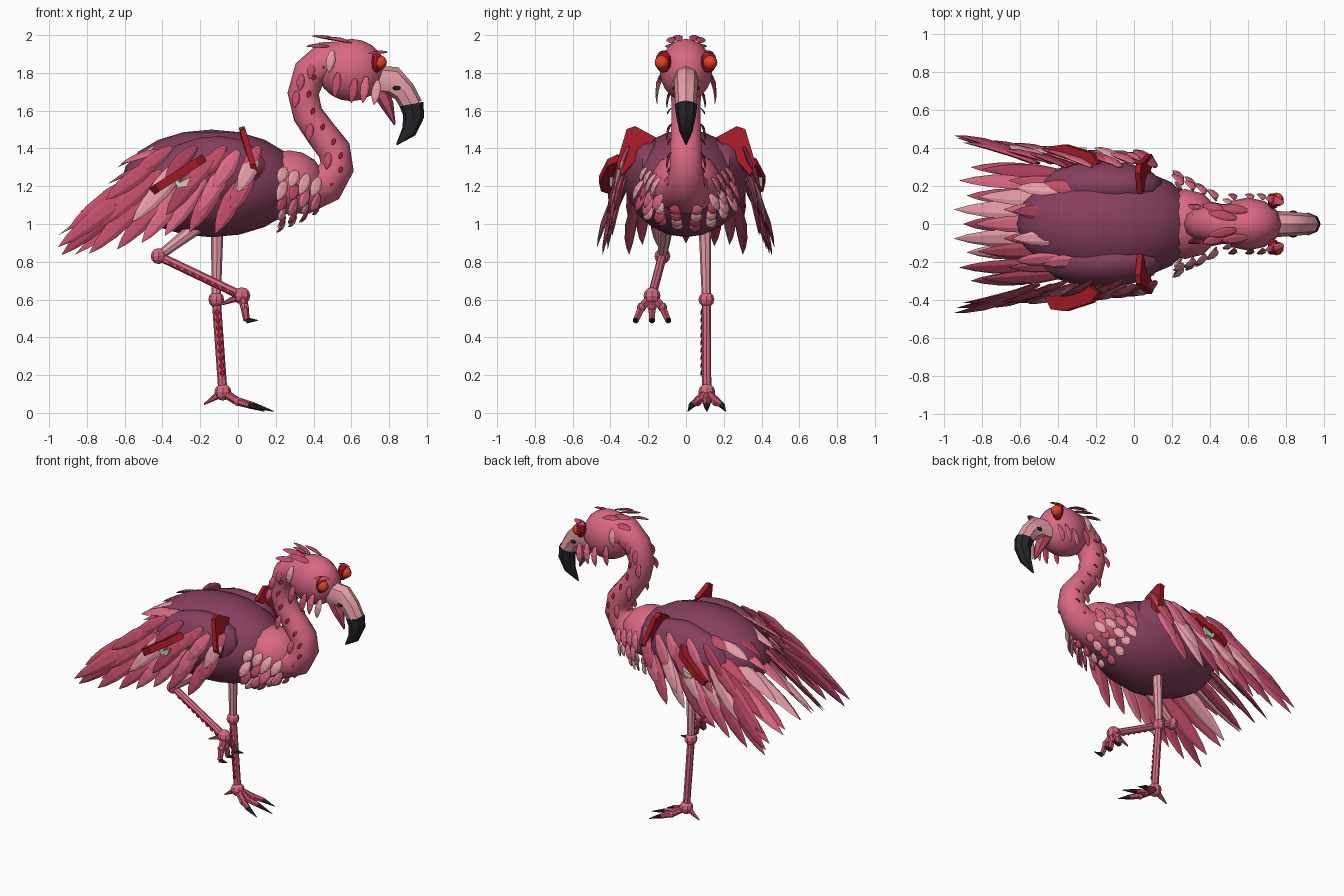
import bpy, bmesh, math, random
from mathutils import Vector as V, Matrix

if "Cube" in bpy.data.objects:
    bpy.data.objects.remove(bpy.data.objects["Cube"])

random.seed(4)
COLOURS = dict(pink=(.70, .14, .23), light=(.80, .34, .39), rose=(.53, .075, .14), deep=(.40, .05, .11),
               plum=(.24, .05, .11), red=(.36, .01, .02), eye=(.78, .05, .02), black=(.02, .02, .025),
               bone=(.65, .62, .55))
NAMES = list(COLOURS)
MATS = []
for n, c in COLOURS.items():
    m = bpy.data.materials.new(n)
    m.diffuse_color = (*c, 1)
    m.use_nodes = True
    m.node_tree.nodes["Principled BSDF"].inputs["Base Color"].default_value = m.diffuse_color
    MATS.append(m)
PARTS = {}


def part(name):
    return PARTS.setdefault(name, bmesh.new())


def loft(name, pts, radii, mat, sides=8, normal=(0, 1, 0)):
    """Skin elliptical rings along a path; radii are (across, along normal)."""
    bm, pts, rings = part(name), [V(p) for p in pts], []
    for i, p in enumerate(pts):
        t = (pts[min(i + 1, len(pts) - 1)] - pts[max(i - 1, 0)]).normalized()
        s = V(normal).cross(t).normalized()
        n = t.cross(s)
        a, b = radii[i] if isinstance(radii[i], tuple) else (radii[i], radii[i])
        rings.append([bm.verts.new(p + s * a * math.cos(2 * math.pi * k / sides)
                                   + n * b * math.sin(2 * math.pi * k / sides)) for k in range(sides)])
    faces = [bm.faces.new(rings[0][::-1]), bm.faces.new(rings[-1])]
    for r, q in zip(rings, rings[1:]):
        faces += [bm.faces.new((r[k], r[(k + 1) % sides], q[(k + 1) % sides], q[k])) for k in range(sides)]
    for f in faces:
        f.material_index = NAMES.index(mat)


def ball(name, c, r, mat, seg=12, rings=8, tilt=0):
    r = r if isinstance(r, tuple) else (r, r, r)
    M = Matrix.Translation(c) @ Matrix.Rotation(tilt, 4, 'Y') @ Matrix.Diagonal((*r, 1))
    res = bmesh.ops.create_uvsphere(part(name), u_segments=seg, v_segments=rings, radius=1, matrix=M)
    for f in {f for v in res['verts'] for f in v.link_faces}:
        f.material_index = NAMES.index(mat)


def feather(name, base, tip, w, normal, mat=None, bend=0.04):
    base, tip, n = V(base), V(tip), V(normal).normalized()
    L = (tip - base).length
    pts = [base.lerp(tip, t) + n * bend * L * 4 * t * (1 - t) for t in (0, .15, .4, .68, .87, 1)]
    rad = [(w * k, w * k * .32) for k in (.35, .7, 1, .85, .48, .03)]
    loft(name, pts, rad, mat or random.choice(['pink', 'rose', 'rose', 'light', 'deep']), 6, n)


def plate(name, outline, thick, mat):
    bm = part(name)
    f = bm.faces.new([bm.verts.new(p) for p in outline])
    f.normal_update()
    off = f.normal * thick
    f.material_index = NAMES.index(mat)
    ext = bmesh.ops.extrude_face_region(bm, geom=[f], use_keep_orig=True)
    for g in ext['geom']:
        if isinstance(g, bmesh.types.BMVert):
            g.co += off


def along(poly, t):
    """Point at fraction t of a short polyline."""
    k = min(int(t * (len(poly) - 1)), len(poly) - 2)
    return V(poly[k]).lerp(V(poly[k + 1]), t * (len(poly) - 1) - k)


# Body, wing bases and chest
ball('body', (-.14, 0, 1.215), (.48, .31, .285), 'plum', 16, 10)
ball('chest', (.27, 0, 1.22), (.19, .185, .17), 'pink', 12, 8)
for s in (-1, 1):
    ball('wing_bases', (-.17, s * .20, 1.26), (.33, .135, .2), 'plum', 14, 8, -.2)

# Neck and head
neck = [(.25, 0, 1.22), (.38, 0, 1.185), (.47, 0, 1.215), (.525, 0, 1.30), (.51, 0, 1.39), (.44, 0, 1.48),
        (.37, 0, 1.58), (.345, 0, 1.69), (.38, 0, 1.80), (.46, 0, 1.86), (.56, 0, 1.85)]
nr = [.17, .13, .105, .09, .088, .083, .08, .083, .09, .105, .12]
loft('neck', neck, nr, 'pink', 10)
ball('head', (.60, 0, 1.815), (.18, .14, .165), 'pink', 12, 10)

# Hooked beak: pale upper, black tip, lower mandible, nostrils
loft('beak', [(.73, 0, 1.76), (.82, 0, 1.755), (.88, 0, 1.70), (.922, 0, 1.625)],
     [(.08, .07), (.08, .065), (.062, .06), (.058, .055)], 'light', 8)
loft('beak_tip', [(.918, 0, 1.635), (.93, 0, 1.57), (.905, 0, 1.49), (.84, 0, 1.42)],
     [(.064, .06), (.056, .052), (.04, .035), .004], 'black', 8)
loft('lower_beak', [(.75, 0, 1.71), (.79, 0, 1.63), (.83, 0, 1.525)], [(.045, .05), (.035, .04), .005], 'rose', 6)

for s in (-1, 1):
    ball('nostrils', (.84, s * .06, 1.72), (.022, .012, .012), 'black', 8, 6)
    # Eyes in red rims
    ball('eye_rims', (.735, s * .12, 1.86), (.03, .042, .06), 'red', 10, 6)
    ball('eyes', (.752, s * .128, 1.855), .038, 'eye', 10, 8)
    feather('eye_rims', (.79, s * .11, 1.91), (.69, s * .14, 1.90), .022, (0, .3 * s, 1), 'rose')
    # Crest and cheek feathers
    for b, t in (((.54, .03, 1.97), (.39, .06, 1.995)), ((.48, .07, 1.94), (.36, .1, 1.94)),
                 ((.60, .07, 1.96), (.46, .085, 1.985))):
        feather('crest', (b[0], s * b[1], b[2]), (t[0], s * t[1], t[2]), .027, (0, .3 * s, 1), 'rose')
    for x, z, L in ((.53, 1.80, .13), (.62, 1.77, .13), (.68, 1.78, .14), (.74, 1.76, .13), (.50, 1.92, .12)):
        y = .13 if z < 1.85 else .105
        feather('cheek_feathers', (x, s * y, z), (x - .02, s * (y + .02), z - L), .024, (0, s, 0), None, .1)
    # Neck scales and dark spots
    for i in range(9):
        p = along(neck[2:10], i / 8.5)
        for dx, mat in ((-.035, 'rose'), (.035, 'red')):
            if mat == 'rose' and i % 2 and i < 6:
                continue
            k = .09 if mat == 'rose' else .035
            q = p + V((dx, s * .078, .02))
            feather('neck_scales', q, q + V((-.012, s * .022, -k)), .022 if k > .05 else .012, (0, s, 0), mat, .1)

# Feather ruff where the neck meets the body
for row in range(4):
    n = 6 + 2 * row
    for i in range(n):
        a = math.radians(-125 + 250 * (i + .5) / n)
        r = .125 + .026 * row
        u = V((.35, math.sin(a), -math.cos(a)))
        b = V((.43 - .06 * row, r * 1.12 * math.sin(a), 1.215 - r * math.cos(a)))
        k = random.uniform(.8, 1.2)
        d = V((-.04, .05 * math.sin(a), -.10 + .05 * max(0, math.cos(a)))) * k
        feather('chest_ruff', b, b + d, .031, u, random.choice(['pink', 'light', 'rose']), .1)

# Wings: rows of (count, tip line in xz, start/end length, width, y at base and tip)
ROWS = [(8, [(-.95, .88), (-.93, .83), (-.73, .85), (-.57, .88), (-.43, .93), (-.28, .96), (-.12, .95)],
         .56, .32, .05, .32, .46, .38),
        (6, [(-.90, .97), (-.62, 1.0), (-.32, 1.06), (-.04, 1.06)], .48, .26, .048, .32, .43, .385),
        (5, [(-.70, 1.13), (-.42, 1.13), (-.18, 1.18), (.0, 1.17)], .34, .22, .045, .32, .40, .38),
        (4, [(-.56, 1.25), (-.3, 1.24), (.03, 1.25)], .26, .18, .04, .30, .37, .36)]
for s in (-1, 1):
    for n, line, l0, l1, w, yb, y0, y1 in ROWS:
        for i in range(n):
            t = i / (n - 1)
            x, z = along(line, t)
            d = V((-.80 + .36 * t, 0, -.60 - .28 * t)).normalized()
            b = V((x, 0, z)) - d * (l0 + (l1 - l0) * t)
            j = random.uniform(-.015, .015)
            feather('wing_feathers', (b.x, s * yb, b.z), (x, s * (y0 + (y1 - y0) * t + j), z), w, (.1, s, .25))
    # Small feathers along the top edge of the back
    for i in range(4):
        x = -.04 - .12 * i
        b = V((x, s * (.21 - .012 * i), 1.445 - .018 * i))
        feather('back_feathers', b, b + V((-.22, s * .02, -.03 - .014 * i)), .038, (.15, s * .4, 1))
    # Red shoulder band
    band = [(.16, 1.45), (.27, 1.51), (.315, 1.495), (.37, 1.31), (.34, 1.25), (.25, 1.35)]
    plate('shoulder_bands', [(.0 + (1.51 - z) * .28 + .04 * (y - .16), s * y, z) for y, z in band], s * -.03, 'red')
    # Red hexagonal plate on the wing with a pale bracket
    hexa = [(-.47, .36), (-.44, .42), (-.37, .43), (-.23, .385), (-.19, .33), (-.30, .26)]
    out = .03 if s < 0 else -.01
    plate('wing_plates', [(x, s * (y + out), 1.37 + (x + .19) * .64) for x, y in hexa], s * .045, 'red')
    plate('brackets', [(-.35, s * .385, 1.26), (-.31, s * .385, 1.22), (-.25, s * .385, 1.25),
                       (-.27, s * .385, 1.20), (-.32, s * .385, 1.19)], s * .02, 'bone')

# Tail: layered fans
for n, bx, bz, tx, tz, wid, w in ((5, -.46, 1.18, -.90, .90, .30, .048), (4, -.42, 1.26, -.96, .95, .23, .05),
                                  (5, -.36, 1.35, -.84, 1.06, .29, .048), (4, -.28, 1.42, -.70, 1.22, .23, .046)):
    for i in range(n):
        u = 2 * i / (n - 1) - 1
        drop = .06 * u * u
        feather('tail_feathers', (bx, u * wid * .9, bz - drop), (tx + .04 * abs(u), u * wid, tz - drop),
                w, (.5, u * .3, .8))
for y in (-.07, .06):
    feather('tail_feathers', (-.34, y, 1.44), (-.64, y * 1.1, 1.30), .042, (.4, 0, .9))


def leg(name, pts, radii, toes, back):
    hip, knee, ankle = pts
    loft(name, [hip, knee], [radii[0], radii[1]], 'light', 8)
    loft(name, [knee, ankle], [radii[1], radii[2]], 'pink', 8)
    ball(name, knee, .042, 'pink', 8, 6)
    ball(name, ankle, .045, 'pink', 8, 6)
    for mid, end, claw in toes:
        loft(name + '_toes', [ankle, mid, end], [.024, .022, .017], 'rose', 6)
        ball(name + '_toes', mid, .025, 'pink', 6, 5)
        loft(name + '_claws', [end, claw], [.017, .002], 'black', 6)
    loft(name + '_toes', [ankle, back], [.025, .004], 'rose', 6)


# Standing leg and raised folded leg
leg('standing_leg', ((-.11, .10, 1.0), (-.115, .108, .60), (-.08, .11, .11)), (.034, .024, .024),
    [((.0, .11 + k * .05, .06), (.08 - .02 * abs(k), .11 + k * .08, .04),
      (.19 - .05 * abs(k), .11 + k * .10, .008)) for k in (-1, 0, 1)], (-.18, .11, .045))
leg('raised_leg', ((-.17, -.10, 1.02), (-.42, -.125, .83), (.02, -.18, .62)), (.042, .024, .024),
    [((.035, -.18 + k * .055, .56), (.045, -.18 + k * .085, .49),
      (.105, -.18 + k * .09, .49)) for k in (-1, 0, 1)], (-.10, -.18, .57))

# Dark red scutes on the lower legs
for i in range(9):
    t = (i + .5) / 9
    p = V((-.112 + .03 * t, .083, .57 - .36 * t))
    feather('leg_scutes', p, p - V((0, .002, .04)), .014, (0, -1, 0), 'red')
    q = V((-.38, -.14, .825)).lerp(V((-.02, -.19, .65)), t)
    feather('leg_scutes', q, q + V((.015, -.01, -.045)), .016, (.3, -1, 0), 'red')

# Turn the collected meshes into objects
SMOOTH = {'body', 'chest', 'wing_bases', 'neck', 'head', 'eyes', 'beak', 'beak_tip'}
for name, bm in PARTS.items():
    bmesh.ops.recalc_face_normals(bm, faces=bm.faces[:])
    me = bpy.data.meshes.new(name)
    used = sorted({f.material_index for f in bm.faces})
    for f in bm.faces:
        f.material_index = used.index(f.material_index)
        f.smooth = name in SMOOTH
    bm.to_mesh(me)
    bm.free()
    for k in used:
        me.materials.append(MATS[k])
    if name in SMOOTH:
        me.set_sharp_from_angle(angle=math.radians(40))
    bpy.context.scene.collection.objects.link(bpy.data.objects.new(name, me))
